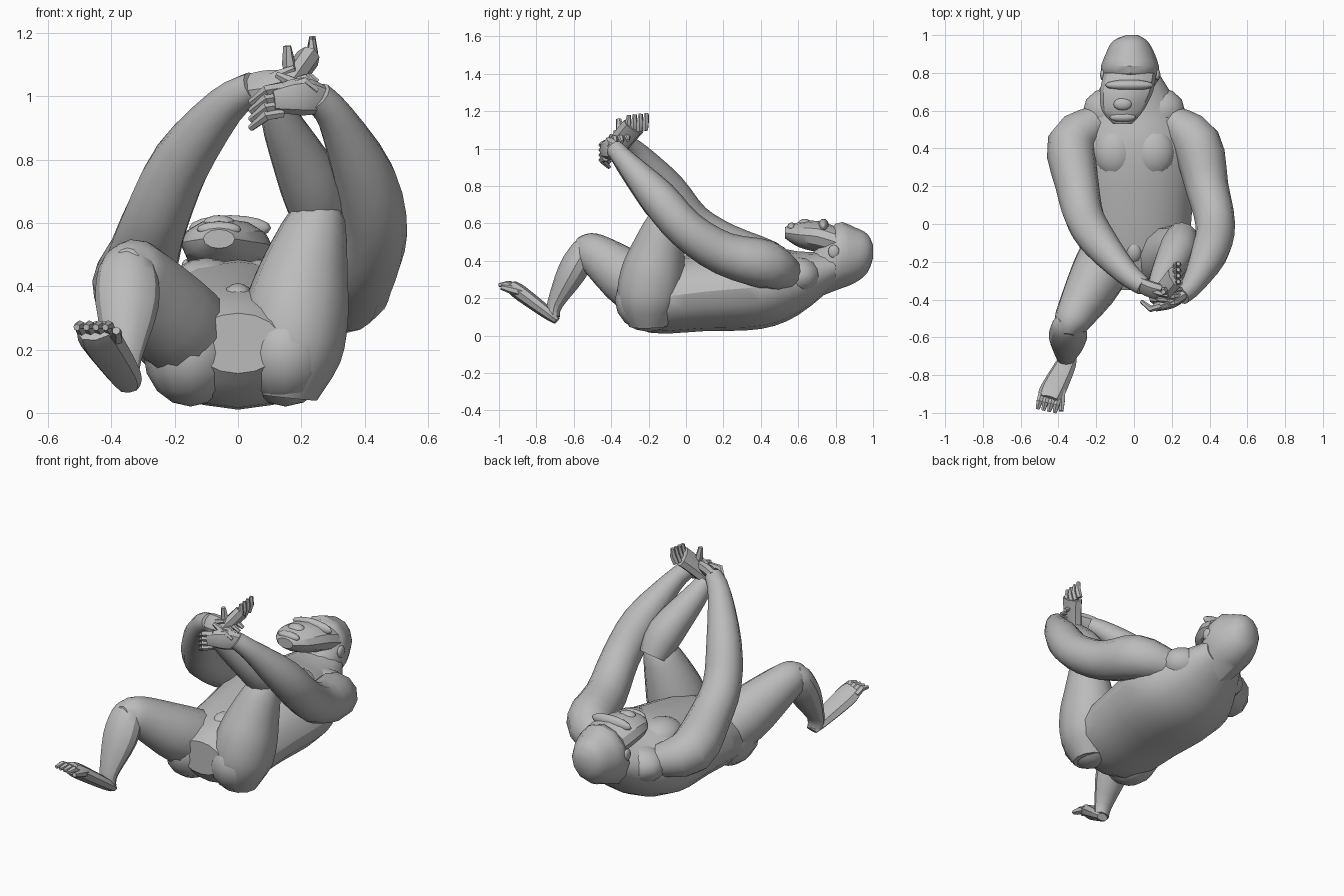
import bpy, bmesh, math
from mathutils import Vector

if "Cube" in bpy.data.objects:
    bpy.data.objects.remove(bpy.data.objects["Cube"])

grey = bpy.data.materials.new("plain_grey")
grey.use_nodes = True
COLOUR = (0.5, 0.5, 0.5, 1)
grey.diffuse_color = COLOUR
grey.node_tree.nodes["Principled BSDF"].inputs["Base Color"].default_value = COLOUR

ALONG_X = Vector((1, 0, 0))
ALONG_Y = Vector((0, 1, 0))
ALONG_Z = Vector((0, 0, 1))
SIDES = {"left": 1, "right": -1}


def finish(name, bm):
    """Turn a bmesh into a grey, softly shaded object."""
    bmesh.ops.recalc_face_normals(bm, faces=bm.faces)
    mesh = bpy.data.meshes.new(name)
    bm.to_mesh(mesh)
    bm.free()
    part = bpy.data.objects.new(name, mesh)
    bpy.context.collection.objects.link(part)
    mesh.materials.append(grey)
    bpy.ops.object.select_all(action='DESELECT')
    part.select_set(True)
    bpy.context.view_layer.objects.active = part
    bpy.ops.object.shade_smooth_by_angle(angle=math.radians(32))
    return part


def spline(rows, steps):
    """Round off a list of sections with a Catmull-Rom curve."""
    points = [Vector(row) for row in rows]
    last = len(points) - 1
    result = []
    for i in range(last):
        start, end = points[i], points[i + 1]
        leave = (end - points[max(i - 1, 0)]) / 2
        arrive = (points[min(i + 2, last)] - start) / 2
        for step in range(steps):
            t = step / steps
            blend = t * t * (3 - 2 * t)
            result.append(start.lerp(end, blend) + leave * t * (1 - t) ** 2
                          - arrive * t * t * (1 - t))
    return result + [points[last]]


def loft(name, rows, flat=1, side=ALONG_X, axis=None, sides=12, steps=3):
    """Skin oval sections given as x, y, z, half width; flat is depth / width."""
    rows = spline(rows, steps)
    bm = bmesh.new()
    rings = []
    for i, row in enumerate(rows):
        ahead = rows[min(i + 1, len(rows) - 1)]
        behind = rows[max(i - 1, 0)]
        along = (axis or (ahead - behind).xyz).normalized()
        across = (side - along * side.dot(along)).normalized() * row.w
        deep = along.cross(across) * flat
        ring = []
        for k in range(sides):
            turn = math.tau * k / sides
            ring.append(bm.verts.new(row.xyz + across * math.cos(turn) + deep * math.sin(turn)))
        rings.append(ring)
    for ring, following in zip(rings, rings[1:]):
        for k in range(sides):
            bm.faces.new((ring[k - 1], ring[k], following[k], following[k - 1]))
    bm.faces.new(rings[0])
    bm.faces.new(rings[-1])
    return finish(name, bm)


def blob(name, location, radii):
    """An ellipsoid."""
    bm = bmesh.new()
    bmesh.ops.create_uvsphere(bm, u_segments=12, v_segments=8, radius=1)
    part = finish(name, bm)
    part.location, part.scale = location, radii


def digit(name, base, reach, curl, thick=.018):
    """A tapering finger or toe, bent at the middle joint by curl."""
    base, reach, curl = Vector(base), Vector(reach), Vector(curl)
    middle = base + reach / 2 - curl
    tip = base + reach + curl
    loft(name, [(*base, thick), (*middle, thick), (*tip, thick * .6)],
         side=ALONG_Z + ALONG_Y / 2, sides=6, steps=1)


def digit_row(name, first, last, reach, curl):
    """Four digits spread evenly between two knuckles."""
    first, last = Vector(first), Vector(last)
    for i in range(4):
        digit(f"{name}_{i}", first.lerp(last, i / 3), reach, curl)


# Trunk from the pelvis to the neck
loft("torso", [(0, -.35, .22, .14), (0, -.2, .2, .27), (0, .1, .235, .31),
               (0, .4, .26, .33), (0, .6, .28, .25), (0, .8, .36, .13)],
     flat=.68, axis=ALONG_Y, sides=16)
blob("groin", (0, -.14, .36), (.05, .07, .05))
for label, s in SIDES.items():
    blob(label + "_pectoral", (s * .1, .38, .4), (.12, .14, .09))
    blob(label + "_trapezius", (s * .14, .6, .32), (.13, .12, .1))
    blob(label + "_buttock", (s * .15, -.2, .19), (.15, .18, .17))

# Head lying back with the face turned upward
loft("cranium", [(0, .66, .3, .1), (-.02, .8, .42, .155), (-.02, .9, .43, .13),
                 (-.02, .97, .44, .09), (-.01, 1, .45, .03)], flat=1.15, axis=ALONG_Y)
loft("muzzle", [(-.06, .53, .55, .05), (-.06, .6, .54, .11),
                (-.04, .7, .53, .14), (-.02, .8, .5, .14)], flat=.6, axis=ALONG_Y)
blob("brow_ridge", (-.025, .735, .585), (.13, .03, .04))
blob("nose", (-.06, .635, .6), (.05, .035, .025))
blob("lips", (-.06, .565, .58), (.07, .025, .025))
for label, s in SIDES.items():
    blob(label + "_ear", (s * .145 - .02, .79, .45), (.015, .03, .035))

# Arms reaching up to the raised foot, with matching shoulders
reaches = {
    "left": [(.385, .2, .44, .115), (.43, 0, .57, .105), (.4, -.15, .74, .1),
             (.31, -.32, .93, .06), (.25, -.38, 1, .05)],
    "right": [(-.3, .2, .49, .115), (-.26, .03, .61, .105), (-.18, -.1, .79, .095),
              (-.04, -.26, .97, .065), (.05, -.33, 1.03, .05)],
}
for label, s in SIDES.items():
    shoulder = [(s * .2, .54, .33, .09), (s * .33, .43, .38, .13)]
    loft(label + "_arm", shoulder + reaches[label], side=ALONG_X)

# Hands clasping the foot
loft("left_hand", [(.27, -.37, .99, .045), (.2, -.41, 1, .06), (.11, -.44, .99, .04)],
     flat=.6, side=ALONG_Z, sides=8)
loft("right_hand", [(.03, -.32, 1.03, .05), (.1, -.35, 1.04, .055), (.2, -.37, 1.05, .04)],
     flat=.6, side=ALONG_Z + ALONG_Y, sides=8)
digit_row("left_finger", (.14, -.43, .95), (.14, -.43, 1.03), (-.1, 0, -.04), (0, .02, -.01))
digit_row("right_finger", (.17, -.42, 1.03), (.17, -.32, 1.06), (.08, .01, 0), (0, 0, -.015))
digit("left_thumb", (.2, -.4, 1.03), (-.08, 0, .04), (0, 0, 0))
digit("right_thumb", (.09, -.35, 1.05), (.09, -.03, .04), (0, 0, 0))

# Left leg raised
loft("left_thigh", [(.15, -.2, .05, .1), (.165, -.2, .18, .16), (.185, -.18, .32, .165),
                    (.21, -.15, .45, .14), (.25, -.11, .62, .09), (.25, -.09, .68, .04)],
     flat=1.04)
loft("left_shin", [(.255, -.06, .6, .08), (.23, -.14, .72, .1),
                   (.15, -.29, .89, .07), (.12, -.36, .97, .05)])
loft("left_foot", [(.1, -.38, .94, .045), (.15, -.36, 1.02, .06), (.22, -.28, 1.12, .065)],
     flat=.6, side=ALONG_Y, sides=8)
digit_row("left_toe", (.22, -.315, 1.09), (.22, -.22, 1.1), (.02, .01, .09), (-.005, 0, 0))
digit("left_big_toe", (.18, -.35, 1.05), (-.03, -.01, .11), (.005, 0, 0), .022)

# Right leg bent, knee up and heel near the ground
loft("right_thigh", [(-.12, -.1, .2, .14), (-.19, -.27, .28, .15), (-.3, -.46, .42, .11),
                     (-.34, -.54, .465, .085), (-.35, -.59, .48, .04)], flat=1.06)
loft("right_shin", [(-.35, -.5, .51, .05), (-.35, -.54, .46, .09), (-.35, -.61, .34, .1),
                    (-.36, -.7, .17, .055), (-.355, -.71, .1, .045)], flat=.78)
loft("right_foot", [(-.345, -.69, .08, .035), (-.36, -.74, .12, .055),
                    (-.43, -.88, .225, .07), (-.45, -.93, .26, .06)], flat=.6, sides=8)
digit_row("right_toe", (-.49, -.9, .25), (-.4, -.92, .25), (-.02, -.08, .03), (0, 0, -.01))
digit("right_big_toe", (-.385, -.88, .23), (0, -.11, .03), (0, 0, 0), .022)
